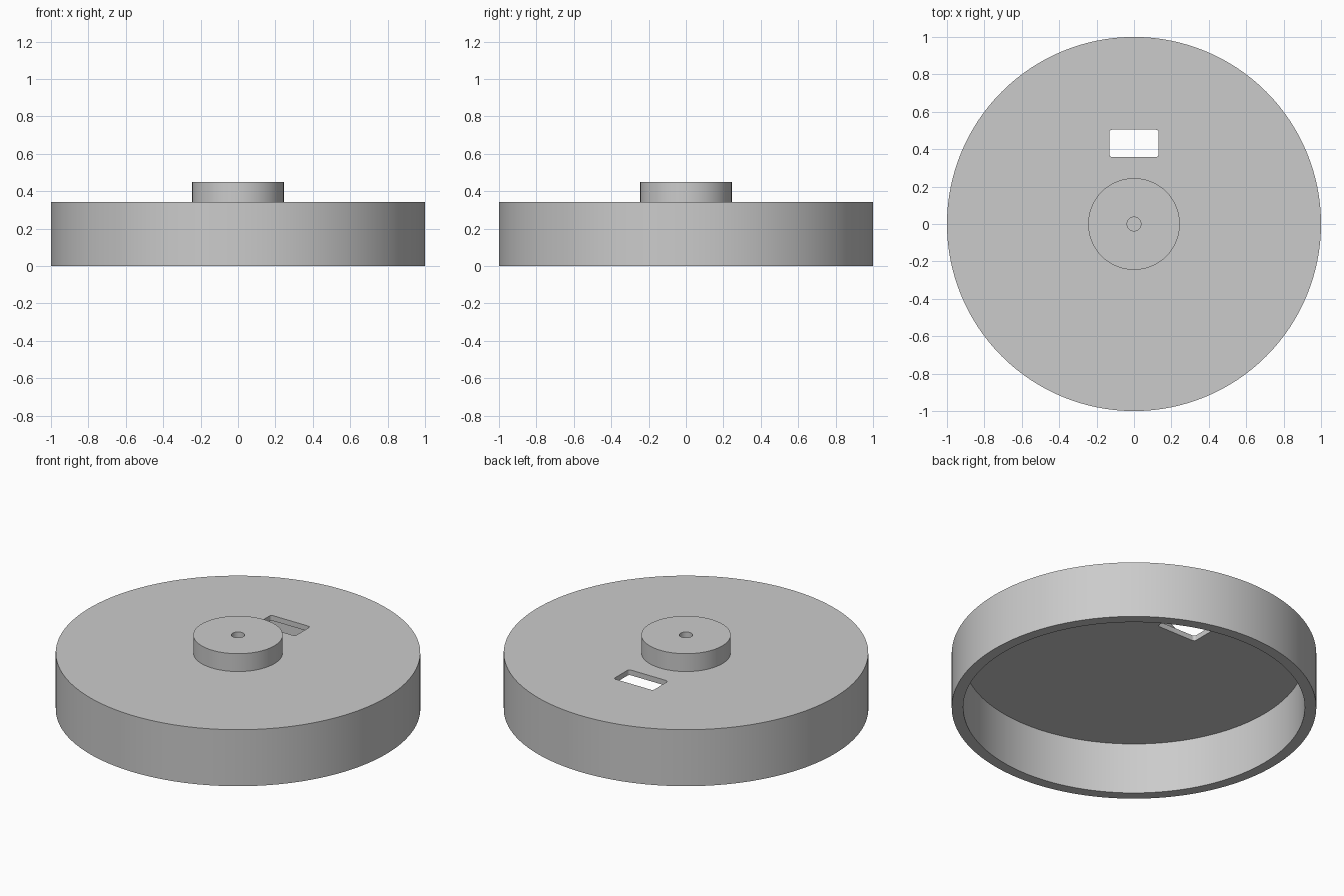
import bpy
import bmesh
from math import pi, cos, sin, radians

cube = bpy.data.objects.get("Cube")
if cube:
    bpy.data.objects.remove(cube, do_unlink=True)

grey = bpy.data.materials.new("light_grey")
grey.use_nodes = True
COLOUR = (0.6, 0.6, 0.6, 1)
grey.diffuse_color = COLOUR
grey.node_tree.nodes["Principled BSDF"].inputs["Base Color"].default_value = COLOUR


def finish(bm, name):
    bmesh.ops.recalc_face_normals(bm, faces=bm.faces)
    mesh = bpy.data.meshes.new(name)
    bm.to_mesh(mesh)
    bm.free()
    mesh.materials.append(grey)
    obj = bpy.data.objects.new(name, mesh)
    bpy.context.collection.objects.link(obj)
    return obj


def lathe(name, profile, steps=128):
    """Turn a profile of (radius, height) points, closing its two ends with discs."""
    bm = bmesh.new()
    rings = [[bm.verts.new((r * cos(2 * pi * i / steps), r * sin(2 * pi * i / steps), z))
              for i in range(steps)] for r, z in profile]
    for low, high in zip(rings, rings[1:]):
        for i in range(steps):
            j = (i + 1) % steps
            bm.faces.new((low[i], low[j], high[j], high[i]))
    bm.faces.new(rings[0])
    bm.faces.new(rings[-1])
    return finish(bm, name)


def rounded_block(name, x, y, half_x, half_y, radius, z0, z1, steps=6):
    """Upright block with rounded vertical corners."""
    bm = bmesh.new()
    outline = []
    for k, (sx, sy) in enumerate(((1, 1), (-1, 1), (-1, -1), (1, -1))):
        for i in range(steps + 1):
            a = pi / 2 * (k + i / steps)
            outline.append(bm.verts.new((x + sx * (half_x - radius) + radius * cos(a),
                                         y + sy * (half_y - radius) + radius * sin(a), z0)))
    face = bm.faces.new(outline)
    top = bmesh.ops.extrude_face_region(bm, geom=[face])["geom"]
    bmesh.ops.translate(bm, vec=(0, 0, z1 - z0),
                        verts=[v for v in top if isinstance(v, bmesh.types.BMVert)])
    return finish(bm, name)


# Hollow round lid: ceiling, inner wall, rim, outer wall, top, hub and blind centre hole
lid = lathe("round_lid", [
    (0.937, 0.31), (0.937, 0), (1, 0), (1, 0.342),
    (0.245, 0.342), (0.245, 0.45), (0.037, 0.45), (0.037, 0.342),
])

# Rectangular slot through the top
cutter = rounded_block("slot_cutter", 0, 0.431, 0.132, 0.073, 0.015, 0.2, 0.5)
cutter.hide_render = True
cutter.hide_viewport = True
cut = lid.modifiers.new("slot", "BOOLEAN")
cut.operation = "DIFFERENCE"
cut.solver = "EXACT"
cut.object = cutter

bpy.ops.object.select_all(action="DESELECT")
bpy.context.view_layer.objects.active = lid
lid.select_set(True)
bpy.ops.object.modifier_apply(modifier="slot")
bpy.data.objects.remove(cutter, do_unlink=True)
bpy.ops.object.shade_smooth_by_angle(angle=radians(30))
